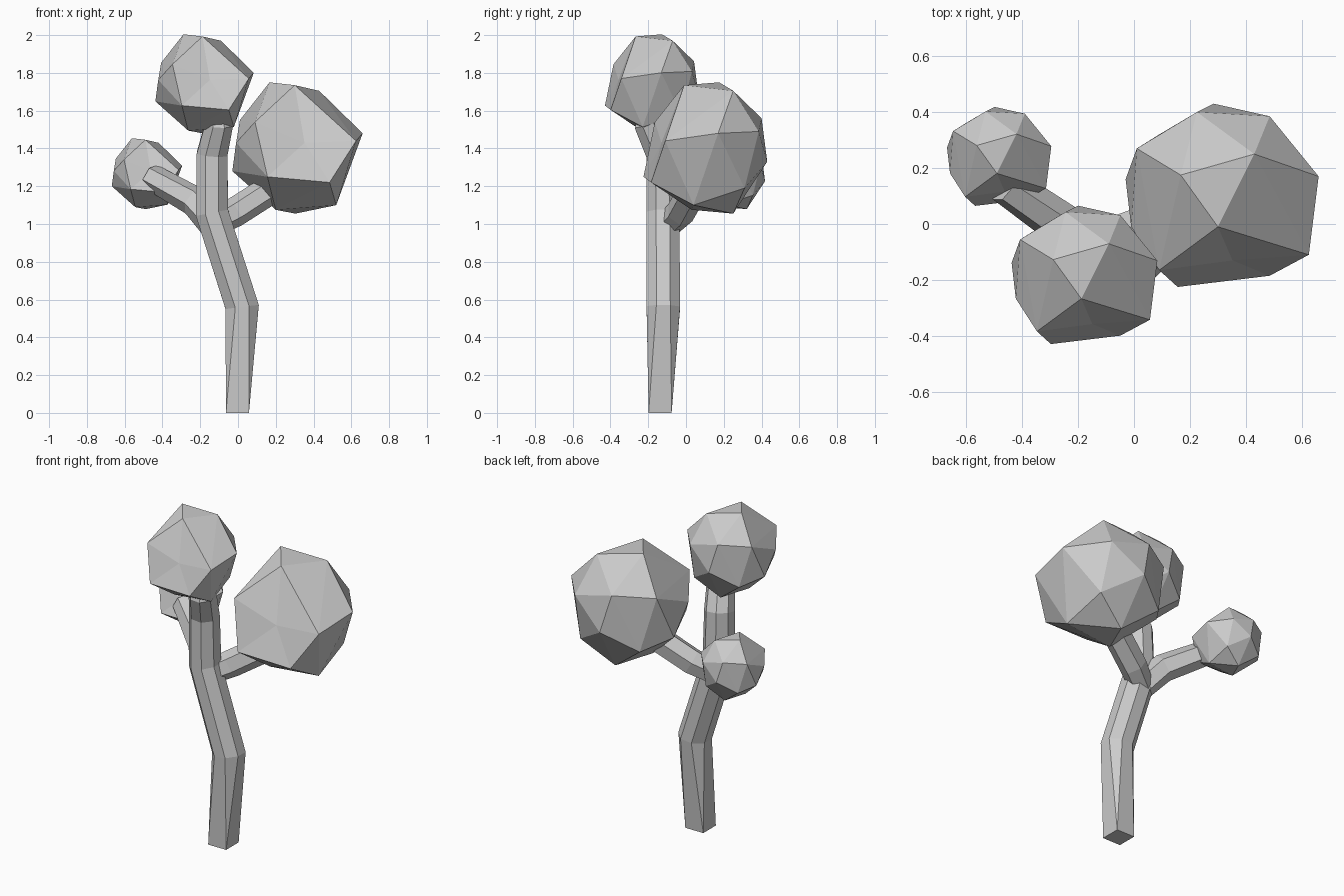
import bpy, bmesh, math
from mathutils import Vector

if "Cube" in bpy.data.objects:
    bpy.data.objects.remove(bpy.data.objects["Cube"])


def finish(bm, name):
    bmesh.ops.recalc_face_normals(bm, faces=bm.faces[:])
    me = bpy.data.meshes.new(name)
    bm.to_mesh(me)
    bm.free()
    ob = bpy.data.objects.new(name, me)
    bpy.context.collection.objects.link(ob)
    return ob


def limb(name, path, sides, square_foot=False):
    """Faceted tapering limb; path holds (x, y, z, radius)."""
    bm = bmesh.new()
    pts = [Vector(p[:3]) for p in path]
    rings = []
    for i, p in enumerate(pts):
        t = (pts[min(i + 1, len(pts) - 1)] - pts[max(i - 1, 0)]).normalized()
        if i == 0 and square_foot:
            t = Vector((0, 0, 1))
        y = Vector((0, 1, 0))
        u = (y - t * y.dot(t)).normalized()
        v = u.cross(t)
        r = path[i][3]
        ring = []
        for k in range(sides):
            # a square foot pairs up the octagon corners
            step = (k // 2 * 2 + 1) if i == 0 and square_foot else k + 0.5
            a = math.tau * step / sides
            ring.append(bm.verts.new(p + r * (u * math.cos(a) + v * math.sin(a))))
        rings.append(ring)
    for a, b in zip(rings, rings[1:]):
        for k in range(sides):
            n = (k + 1) % sides
            bm.faces.new((a[k], a[n], b[n], b[k]))
    bm.faces.new(rings[0])
    bm.faces.new(rings[-1])
    bmesh.ops.remove_doubles(bm, verts=bm.verts[:], dist=0.0005)
    return finish(bm, name)


# Irregular faceted leaf clump, outlined by its corner points
CLUMP_CENTRE = Vector((0.315, 0.105, 1.40))
CLUMP = [
    (.66, .17, 1.48), (.625, -.11, 1.44), (.43, .25, 1.705), (.30, -.01, 1.735),
    (.485, .385, 1.49), (.285, .43, 1.33), (.225, .40, 1.56), (.167, .175, 1.75),
    (.01, .27, 1.55), (-.03, .16, 1.28), (-.01, -.01, 1.43), (.09, -.165, 1.54),
    (.156, -.225, 1.25), (.485, -.185, 1.22), (.304, .25, 1.055), (.52, .04, 1.10),
    (.20, .03, 1.075), (.09, .32, 1.22), (.50, .31, 1.19),
]
NOTCH = (.38, -.22, 1.46)


def clump(name, centre, size):
    bm = bmesh.new()
    place = lambda p: Vector(centre) + (Vector(p) - CLUMP_CENTRE) * size
    for p in CLUMP:
        bm.verts.new(place(p))
    notch = bm.verts.new(place(NOTCH))
    bmesh.ops.convex_hull(bm, input=bm.verts[:])
    # press the front corner in to leave a shallow notch
    notch.co = place((.352, -.13, 1.43))
    return finish(bm, name)


# Trunk and branches
limb("trunk", [(-.003, -.137, 0, .086), (.022, -.12, .56, .096),
               (-.138, -.122, 1.06, .094), (-.137, -.13, 1.37, .088),
               (-.10, -.20, 1.53, .08), (-.12, -.2, 1.62, .05)], 8, True)
limb("left_branch", [(-.13, -.11, 1.0, .08), (-.23, -.02, 1.12, .08),
                     (-.46, .14, 1.25, .07)], 6)
limb("right_branch", [(-.13, -.09, 1.0, .07), (-.02, -.03, 1.06, .078),
                      (.2, .05, 1.2, .078), (.28, .09, 1.3, .07)], 6)

# Leaf clumps
clump("large_leaf_clump", CLUMP_CENTRE, 1.0)
clump("top_leaf_clump", (-.177, -.18, 1.74), .755)
clump("small_leaf_clump", (-.482, .243, 1.265), .54)
